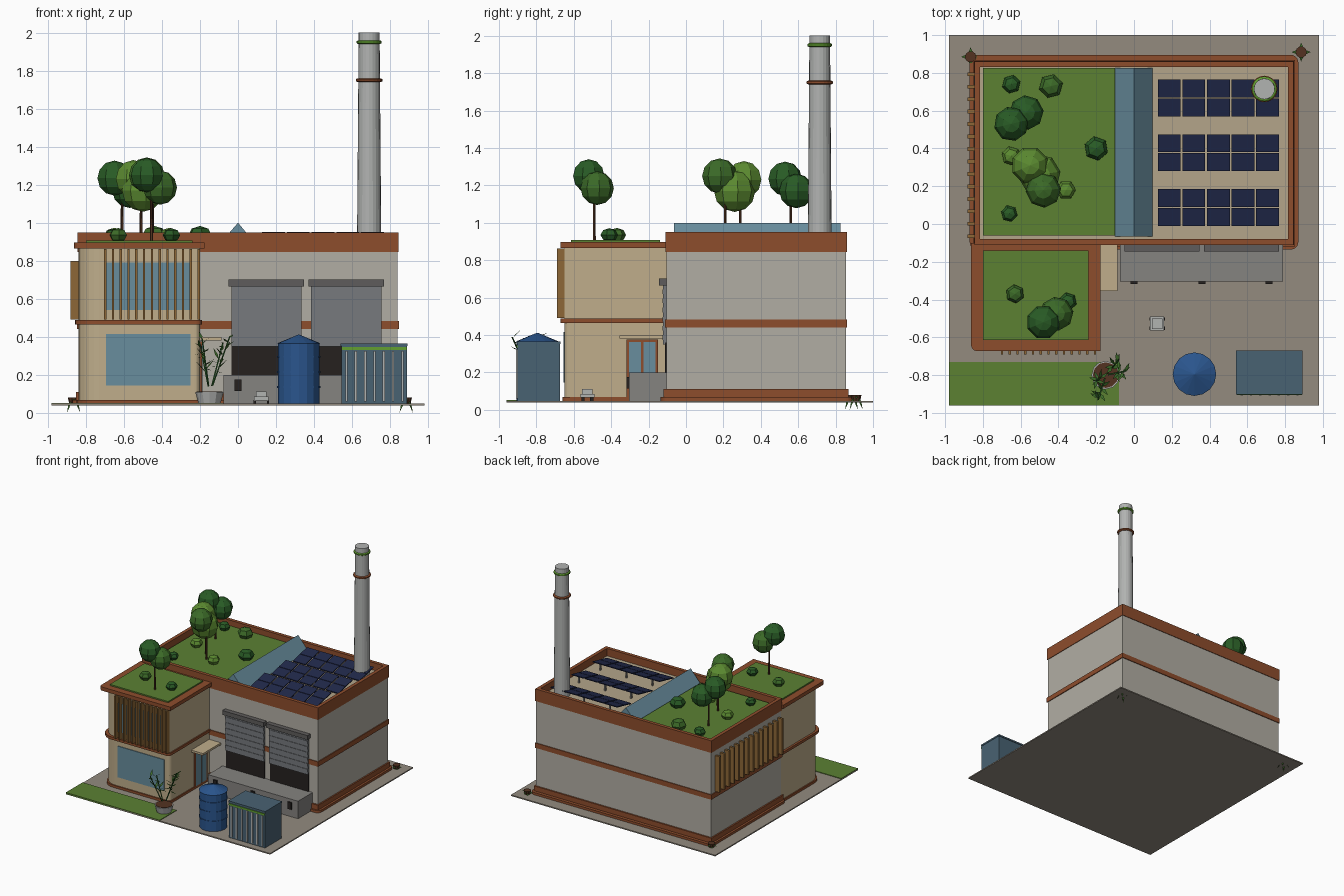
import bpy, bmesh, math, random
from mathutils import Vector

if "Cube" in bpy.data.objects:
    bpy.data.objects.remove(bpy.data.objects["Cube"])
random.seed(4)
mats = {}


def paint(ob, rgb):
    if rgb not in mats:
        m = bpy.data.materials.new("mat_%02x%02x%02x" % rgb)
        m.diffuse_color = [(c / 255) ** 2.2 for c in rgb] + [1]
        m.use_nodes = True
        m.node_tree.nodes["Principled BSDF"].inputs["Base Color"].default_value = m.diffuse_color
        mats[rgb] = m
    ob.data.materials.append(mats[rgb])
    return ob


def make(name, verts, faces, rgb):
    me = bpy.data.meshes.new(name)
    me.from_pydata(verts, [], faces)
    bm = bmesh.new()
    bm.from_mesh(me)
    bmesh.ops.recalc_face_normals(bm, faces=bm.faces)
    bm.to_mesh(me)
    bm.free()
    ob = bpy.data.objects.new(name, me)
    bpy.context.collection.objects.link(ob)
    return paint(ob, rgb)


def prism(name, x0, x1, y0, y1, z0, z1, rgb, r=(0, 0, 0, 0)):
    """Box with optional corner radii: front-left, front-right, back-right, back-left."""
    pts = []
    spec = [(x0, y0, 1, 1, 180), (x1, y0, -1, 1, 270), (x1, y1, -1, -1, 0), (x0, y1, 1, -1, 90)]
    for (x, y, sx, sy, a), rad in zip(spec, r):
        for i in range(7 if rad else 1):
            t = math.radians(a + 15 * i)
            pts.append((x + sx * rad + rad * math.cos(t), y + sy * rad + rad * math.sin(t)))
    n = len(pts)
    faces = [list(range(n)), list(range(n, 2 * n))]
    faces += [(i, (i + 1) % n, (i + 1) % n + n, i + n) for i in range(n)]
    return make(name, [(x, y, z) for z in (z0, z1) for x, y in pts], faces, rgb)


def frame(name, x0, x1, y0, y1, z0, z1, t, rgb):
    """Open rectangular wall ring of thickness t."""
    v = [(x, y, z) for z in (z0, z1) for d in (0, t) for x, y in
         ((x0 + d, y0 + d), (x1 - d, y0 + d), (x1 - d, y1 - d), (x0 + d, y1 - d))]
    f = []
    for i in range(4):
        j = (i + 1) % 4
        f += [(i, j, j + 8, i + 8), (i + 4, j + 4, j + 12, i + 12),
              (i, j, j + 4, i + 4), (i + 8, j + 8, j + 12, i + 12)]
    return make(name, v, f, rgb)


def lathe(name, x, y, prof, rgb, n=16):
    """Turned solid from (radius, z) pairs."""
    v = [(x + r * math.cos(2 * math.pi * i / n), y + r * math.sin(2 * math.pi * i / n), z)
         for r, z in prof for i in range(n)]
    f = [(k * n + i, k * n + (i + 1) % n, (k + 1) * n + (i + 1) % n, (k + 1) * n + i)
         for k in range(len(prof) - 1) for i in range(n)]
    f += [list(range(n)), list(range(len(v) - n, len(v)))]
    return make(name, v, f, rgb)


def ball(name, x, y, z, r, rgb, seg=8, rings=6, flat=1):
    bpy.ops.mesh.primitive_uv_sphere_add(segments=seg, ring_count=rings, radius=r, location=(x, y, z))
    ob = bpy.context.object
    ob.name = name
    ob.scale.z = flat
    ob.rotation_euler.z = random.random()
    return paint(ob, rgb)


def leaf(name, p, d, w, rgb):
    p, d = Vector(p), Vector(d)
    s = d.cross(Vector((0, 0, 1))).normalized() * w
    return make(name, [p, p + d * .4 + s, p + d, p + d * .4 - s], [(0, 1, 2, 3)], rgb)


BRICK, WALL, TAN, DECK = (140, 78, 48), (176, 172, 162), (190, 172, 138), (178, 163, 136)
GRASS, GLASS, GREY, DARK = (92, 128, 54), (104, 140, 156), (132, 130, 127), (42, 38, 36)
WOOD, STEEL, TEAL, BLUE = (140, 103, 58), (118, 121, 125), (74, 98, 114), (46, 86, 140)
LIME, NAVY, PALE, TRUNK = (98, 158, 52), (38, 45, 76), (176, 178, 176), (84, 54, 38)
DGREEN, MGREEN, LGREEN = (45, 92, 42), (62, 106, 44), (92, 138, 52)

# site
prism("ground", -.98, .98, -.96, 1, .038, .048, (146, 138, 126))
prism("lawn", -.98, -.08, -.96, -.73, .04, .053, GRASS)

# main hall
prism("hall_walls", -.84, .84, -.105, .855, .045, .87, WALL)
prism("hall_plinth_lower", -.87, .87, -.135, .895, .045, .068, BRICK, (.04,) * 4)
prism("hall_plinth_upper", -.852, .852, -.12, .868, .06, .11, BRICK)
prism("hall_band", -.847, .847, -.112, .862, .44, .482, BRICK)
frame("hall_parapet", -.845, .845, -.11, .86, .845, .95, .03, BRICK)
prism("hall_roof_deck", -.815, .815, -.08, .83, .86, .885, DECK)
prism("hall_green_roof", -.80, -.1, -.06, .825, .88, .905, GRASS)
make("ridge_skylight", [(x, y, z) for y in (-.065, .825) for x, z in ((-.1, .885), (.097, .885), (0, 1))],
     [(0, 1, 2), (3, 4, 5), (0, 1, 4, 3), (1, 2, 5, 4), (2, 0, 3, 5)], GLASS)
for i in range(14):
    y = -.075 + i * .066
    prism("side_louver", -.882, -.838, y, y + .02, .49, .80, WOOD)
prism("side_window", -.846, -.835, -.06, .80, .52, .78, GLASS)

# solar rows, each tilted towards the front
for y0 in (-.01, .28, .57):
    for c in range(5):
        x = .127 + c * .13
        for h in (0, 1):
            ya, za = y0 + h * .1, .9 + h * .022
            yb, zb = ya + .095, za + .021
            v = [(xx, yy, zz + d) for d in (0, .008) for xx, yy, zz in
                 ((x, ya, za), (x + .12, ya, za), (x + .12, yb, zb), (x, yb, zb))]
            make("solar_panel", v, [(0, 1, 2, 3), (4, 5, 6, 7), (0, 1, 5, 4), (1, 2, 6, 5),
                                    (2, 3, 7, 6), (3, 0, 4, 7)], NAVY)
    for x in (.2, .45, .7):
        prism("solar_support", x, x + .012, y0 + .17, y0 + .182, .88, .938, GREY)

# chimney
lathe("chimney", .69, .715, [(.064, .87), (.055, 2)], PALE, 20)
for z, r, col in ((1.75, .07, BRICK), (1.95, .066, LIME)):
    lathe("chimney_ring", .69, .715, [(r - .008, z - .01), (r, z - .005), (r, z + .005), (r - .008, z + .01)], col, 20)

# front office block
rc = (.11, .03, 0, 0)
prism("office_plinth", -.85, -.192, -.66, -.1, .045, .068, BRICK, rc)
prism("office_lower", -.84, -.2, -.65, -.1, .06, .47, TAN, rc)
prism("office_slab", -.858, -.19, -.672, -.1, .465, .488, BRICK, rc)
prism("office_upper", -.84, -.2, -.65, -.1, .485, .87, TAN, (.11, 0, 0, 0))
prism("office_roof", -.862, -.177, -.672, -.1, .865, .897, BRICK, (.03, 0, 0, 0))
prism("office_green_roof", -.80, -.24, -.615, -.14, .89, .908, GRASS)
prism("lower_window", -.695, -.25, -.656, -.64, .145, .415, GLASS)
prism("upper_window", -.695, -.25, -.656, -.64, .54, .79, GLASS)
for i in range(13):
    x = -.705 + i * .041
    prism("front_louver", x, x + .012, -.69, -.648, .49, .862, WOOD)

# entrance
prism("door_frame", -.205, -.19, -.318, -.15, .06, .375, BRICK)
for y in (-.306, -.228):
    prism("door_glass", -.2, -.187, y, y + .066, .07, .362, GLASS)
prism("entrance_canopy", -.2, -.087, -.355, -.11, .38, .398, TAN)

# loading dock with two roller doors
prism("loading_dock", -.075, .79, -.305, -.1, .045, .2, GREY)
for x in (-.035, .385):
    prism("dock_opening", x, x + .37, -.112, -.1, .2, .36, DARK)
    for k in range(13):
        z = .35 + k * .0245
        prism("shutter_slat", x, x + .37, -.122 - .004 * (k % 2), -.1, z, z + .0245, STEEL)
    prism("shutter_box", x - .014, x + .382, -.145, -.1, .665, .702, (95, 93, 92))
for x in (0, .36, .715):
    prism("dock_bumper", x - .018, x + .018, -.318, -.3, .115, .175, DARK)

# water tank
lathe("water_tank", .32, -.795, [(.11, .045), (.11, .365), (.115, .365), (.002, .412)], BLUE)
for z in (.13, .21, .29):
    lathe("tank_hoop", .32, -.795, [(.11, z), (.114, z), (.114, z + .01), (.11, z + .01)], BLUE)

# storage container
prism("container", .545, .89, -.9, -.675, .045, .362, TEAL)
prism("container_lid", .54, .893, -.903, -.67, .352, .366, TEAL)
prism("container_stripe", .545, .89, -.906, -.9, .33, .346, LIME)
for i in range(7):
    x = .565 + i * .049
    prism("container_rib", x, x + .012, -.908, -.9, .06, .325, PALE)

# yard cart
prism("cart_body", .085, .16, -.565, -.49, .065, .085, PALE)
prism("cart_top", .095, .15, -.555, -.5, .085, .112, PALE)
for x in (.082, .152):
    for y in (-.56, -.512):
        prism("cart_wheel", x, x + .012, y, y + .018, .047, .068, DARK)

# roof trees: trunk (x, y, height) then crowns
trees = [((-.61, .56, 1.15), ((-.65, .53, 1.235, .092, DGREEN), (-.57, .59, 1.17, .092, DGREEN))),
         ((-.51, .29, 1.12), ((-.55, .31, 1.23, .1, LGREEN), (-.50, .26, 1.17, .112, LGREEN))),
         ((-.45, .21, 1.18), ((-.48, .18, 1.25, .094, MGREEN),)),
         ((-.455, -.49, 1.2), ((-.48, -.52, 1.25, .09, DGREEN), (-.41, -.475, 1.185, .09, MGREEN)))]
for (x, y, h), crowns in trees:
    lathe("tree_trunk", x, y, [(.009, .89), (.006, h)], TRUNK, 6)
    for c in crowns:
        ball("tree_crown", *c)
for x, y, r, col in ((-.65, .74, .05, DGREEN), (-.44, .73, .065, MGREEN), (-.65, .36, .052, LGREEN),
                     (-.36, .18, .052, LGREEN), (-.66, .055, .045, DGREEN), (-.2, .4, .065, DGREEN),
                     (-.63, -.37, .05, MGREEN), (-.35, -.41, .048, DGREEN)):
    ball("roof_bush", x, y, .935, r, col, 6, 4, .75)

# potted bamboo
lathe("bamboo_pot", -.15, -.8, [(.058, .048), (.075, .11)], PALE, 12)
lathe("bamboo_soil", -.15, -.8, [(.068, .1), (.068, .113)], TRUNK, 12)
for tx, ty, tz in ((-.045, -.78, .4), (-.19, -.93, .39), (-.08, -.72, .37), (-.2, -.83, .36)):
    a, b = Vector((-.15, -.8, .1)), Vector((tx, ty, tz))
    base = a.lerp(b, .15)
    v = [p + Vector((.005 * math.cos(t), .005 * math.sin(t), 0)) for p in (base, b) for t in (0, 2.1, 4.2)]
    make("bamboo_stem", v, [(0, 1, 4, 3), (1, 2, 5, 4), (2, 0, 3, 5)], DGREEN)
    for k in range(8):
        t = random.uniform(0, 6.28)
        leaf("bamboo_leaf", base.lerp(b, .35 + k * .09),
             (.05 * math.cos(t), .05 * math.sin(t), random.uniform(-.02, .06)), .009, MGREEN)

# corner planters with drooping leaves
for x, y in ((-.865, .885), (.885, .91)):
    lathe("corner_pot", x, y, [(.022, .045), (.03, .08)], TRUNK, 10)
    for k in range(8):
        t = k * math.pi / 4
        dx, dy = math.cos(t), math.sin(t)
        leaf("corner_leaf", (x + .015 * dx, y + .015 * dy, .075),
             (.035 * dx, .035 * dy, -.075 if k % 2 else -.015), .009, MGREEN)
